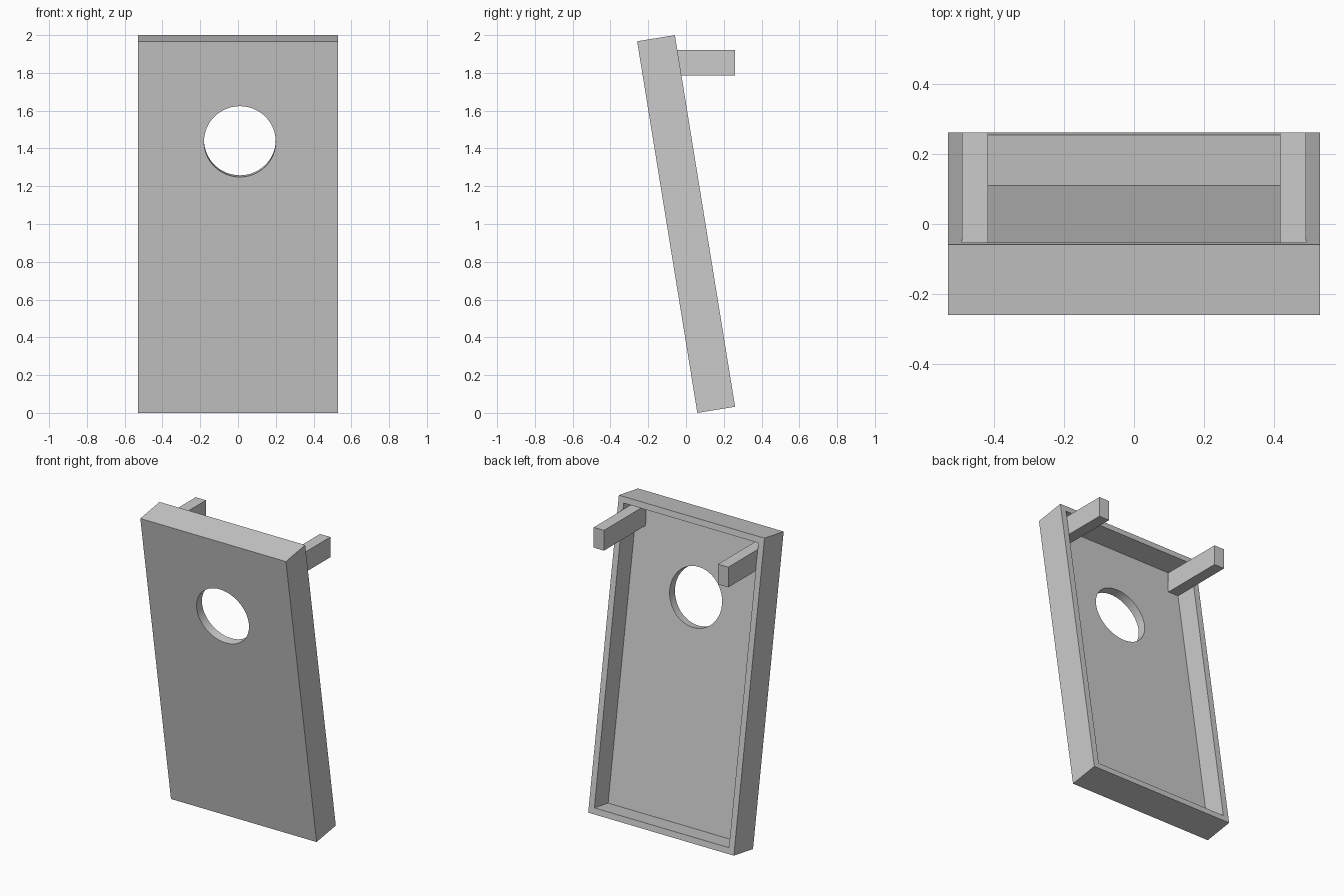
import bpy, math
from mathutils import Matrix, Vector

if "Cube" in bpy.data.objects:
    bpy.data.objects.remove(bpy.data.objects["Cube"])

TILT = Matrix.Translation((0, 0.06, 0)) @ Matrix.Rotation(math.radians(9.2), 4, 'X')
W, D, L = 0.53, 0.2025, 1.993     # half width, depth, length of the board
PANEL, RAIL = 0.057, 0.04         # panel and rail thickness


def box(name, lo, hi, frame=Matrix.Identity(4)):
    lo, hi = Vector(lo), Vector(hi)
    bpy.ops.mesh.primitive_cube_add(size=1)
    ob = bpy.context.object
    ob.name = name
    ob.data.transform(Matrix.Translation((lo + hi) / 2) @ Matrix.Diagonal((*(hi - lo), 1)))
    ob.matrix_world = frame
    return ob


# Front panel with a round hole
panel = box("front_panel", (-W, 0, 0), (W, PANEL, L), TILT)
bpy.ops.mesh.primitive_cylinder_add(vertices=64, radius=0.19, depth=0.4)
cutter = bpy.context.object
cutter.name = "hole_cutter"
cutter.hide_render = True
cutter.matrix_world = TILT @ Matrix.Translation((0.01, 0, 1.455)) @ Matrix.Rotation(math.pi / 2, 4, 'X')
cut = panel.modifiers.new("hole", 'BOOLEAN')
cut.operation = 'DIFFERENCE'
cut.solver = 'EXACT'
cut.object = cutter
bpy.context.view_layer.objects.active = panel
bpy.ops.object.modifier_apply(modifier=cut.name)
bpy.data.objects.remove(cutter)
bpy.ops.object.select_all(action='DESELECT')
panel.select_set(True)
bpy.ops.object.shade_smooth_by_angle(angle=math.radians(30))

# Frame rails behind the panel: top and bottom
for name, z in (("bottom_rail", 0), ("top_rail", L - RAIL)):
    box(name, (-W + RAIL, PANEL, z), (W - RAIL, D, z + RAIL), TILT)

# Side rails and level legs, left and right
for side, s in (("left", -1), ("right", 1)):
    xs = sorted((s * W, s * (W - RAIL)))
    box(side + "_rail", (xs[0], PANEL, 0), (xs[1], D, L), TILT)
    xs = sorted((s * 0.415, s * 0.49))
    box(side + "_leg", (xs[0], -0.178, 1.787), (xs[1], 0.26, 1.92))
